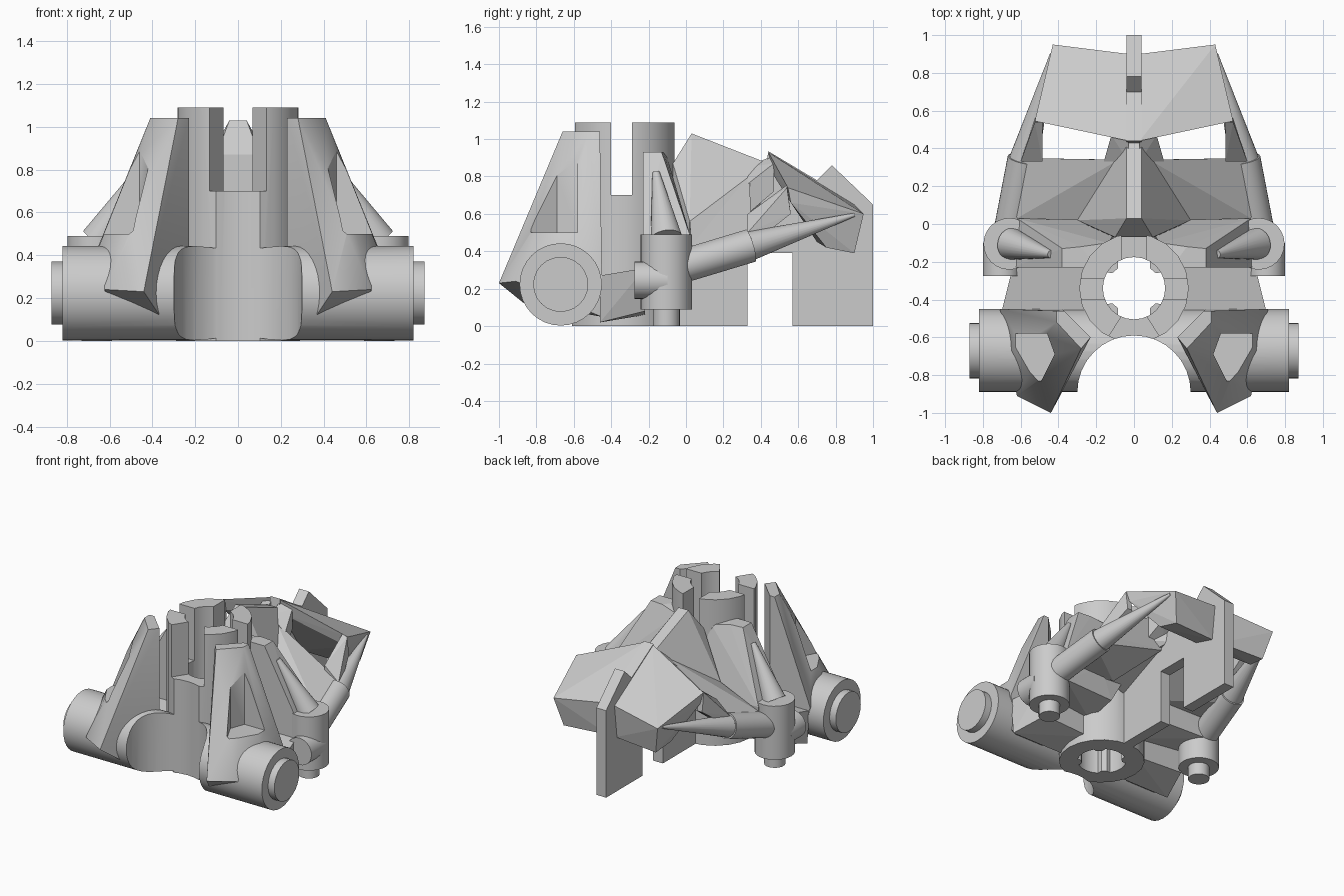
import bpy, bmesh, math
from mathutils import Vector

def shade(ob):
    bpy.ops.object.select_all(action='DESELECT')
    ob.select_set(True)
    bpy.context.view_layer.objects.active = ob
    bpy.ops.object.shade_smooth_by_angle(angle=math.radians(30))

def finish(name, bm, smooth=False):
    bmesh.ops.recalc_face_normals(bm, faces=bm.faces)
    me = bpy.data.meshes.new(name)
    bm.to_mesh(me)
    bm.free()
    ob = bpy.data.objects.new(name, me)
    bpy.context.collection.objects.link(ob)
    if smooth:
        shade(ob)
    return ob

def hull(name, pts, side=1):
    """Convex flat-faced block around a few corner points."""
    bm = bmesh.new()
    for x, y, z in pts:
        bm.verts.new((x * side, y, z))
    bmesh.ops.convex_hull(bm, input=bm.verts)
    loose = [v for v in bm.verts if not v.link_faces]
    bmesh.ops.delete(bm, geom=loose, context='VERTS')
    bmesh.ops.dissolve_limit(bm, angle_limit=0.02, verts=bm.verts, edges=bm.edges)
    return finish(name, bm)

def box(name, x0, x1, y0, y1, z0, z1):
    return hull(name, [(x, y, z) for x in (x0, x1) for y in (y0, y1) for z in (z0, z1)])

def prism(name, profile, x0, x1):
    """Side (y, z) outline extruded along x."""
    bm = bmesh.new()
    f = bm.faces.new([bm.verts.new((x0, y, z)) for y, z in profile])
    g = bmesh.ops.extrude_face_region(bm, geom=[f])['geom']
    for v in g:
        if isinstance(v, bmesh.types.BMVert):
            v.co.x = x1
    return finish(name, bm)

def rod(name, a, b, r1, r2=None, n=24):
    """Cylinder or cone between two points."""
    a, b = Vector(a), Vector(b)
    d = b - a
    bm = bmesh.new()
    bmesh.ops.create_cone(bm, cap_ends=True, segments=n, radius1=r1,
                          radius2=r1 if r2 is None else r2, depth=d.length)
    m = Vector((0, 0, 1)).rotation_difference(d.normalized()).to_matrix().to_4x4()
    m.translation = (a + b) / 2
    bmesh.ops.transform(bm, matrix=m, verts=bm.verts)
    return finish(name, bm, True)

def cut(ob, cutters):
    for c in cutters:
        mod = ob.modifiers.new('cut', 'BOOLEAN')
        mod.operation, mod.solver, mod.object = 'DIFFERENCE', 'EXACT', c
    dg = bpy.context.evaluated_depsgraph_get()
    me = bpy.data.meshes.new_from_object(ob.evaluated_get(dg))
    ob.modifiers.clear()
    ob.data = me
    for c in cutters:
        bpy.data.objects.remove(c)
    shade(ob)

def front_recess():
    return rod('recess_cutter', (0, -0.89, -0.2), (0, -0.89, 1.3), 0.30, n=32)

# Central socket: tube split into four posts at the top
hub = rod('hub', (0, -0.34, 0), (0, -0.34, 1.09), 0.29, n=20)
flare = hull('flare', [(x, y, z) for z in (0.7, 1.2) for x, y in
                       ((-0.17, -0.65), (0.17, -0.65), (0.066, -0.49), (-0.066, -0.49))])
cut(hub, [rod('bore', (0, -0.34, -0.1), (0, -0.34, 1.2), 0.165),
          box('slot_x', -0.067, 0.067, -0.8, 0.1, 0.7, 1.2),
          box('slot_y', -0.4, 0.4, -0.4, -0.29, 0.7, 1.2), flare, front_recess()])

# Central vertical plate: front ridge, bridge and rear leg
prism('centre_plate', [(-0.07, 0), (0.33, 0), (0.33, 0.39), (0.57, 0.39), (0.57, 0), (1, 0),
                       (1, 0.65), (0.78, 0.86), (0.7, 0.78), (0.44, 0.935), (0.43, 0.87),
                       (0.03, 1.03), (-0.07, 0.87)], -0.04, 0.04)

for s, tag in ((1, 'right'), (-1, 'left')):
    # Keys inside the socket
    for sy in (1, -1):
        hull('socket_key_' + tag, [(x, -0.34 + sy * y, z) for z in (0, 0.5)
             for x, y in ((0.085, 0.15), (0.15, 0.085), (0.085, 0.105), (0.115, 0.08))], s)

    # Sideways barrel with end pin, hollowed by the round front recess
    b = rod('barrel_' + tag, (s * 0.1, -0.67, 0.223), (s * 0.82, -0.67, 0.223), 0.22, n=32)
    cut(b, [front_recess()])
    rod('barrel_pin_' + tag, (s * 0.8, -0.67, 0.223), (s * 0.872, -0.67, 0.223), 0.147)

    # Tall front fin: diagonal wall with a sharp front edge and a side pocket
    fin = hull('front_fin_' + tag, [
        (0.23, -0.6, 1.04), (0.28, -0.66, 1.04), (0.41, -0.52, 1.04), (0.41, -0.46, 1.04),
        (0.37, -0.46, 1.04), (0.44, -1, 0.23), (0.62, -0.91, 0.24), (0.65, -0.67, 0.44),
        (0.37, -0.87, 0.125), (0.71, -0.45, 0.3), (0.66, -0.45, 0.05),
        (0.38, -0.45, 0.05), (0.23, -0.6, 0.1)], s)
    pocket = hull('pocket_cutter', [(x, y, z) for z in (0.5, 1.0) for x, y in
                  ((0.42, -0.69), (0.49, -0.83), (0.8, -0.83), (0.8, -0.58), (0.46, -0.58))], s)
    cut(fin, [pocket, front_recess()])

    # Low web joining socket, barrel and side post
    hull('side_web_' + tag, [(0.2, -0.46, 0.02), (0.68, -0.46, 0.02), (0.2, -0.22, 0.06),
         (0.6, -0.22, 0.08), (0.2, -0.46, 0.27), (0.7, -0.46, 0.27),
         (0.2, -0.22, 0.31), (0.64, -0.22, 0.31)], s)

    # Rear shoulder sloping from the socket down to the side post
    hull('shoulder_' + tag, [(0.2, -0.23, 0.93), (0.38, -0.23, 0.93), (0.38, -0.13, 0.93),
         (0.28, -0.12, 0.93), (0.14, -0.1, 0.9), (0.62, 0.03, 0.46), (0.64, -0.23, 0.46),
         (0.3, 0.02, 0.46), (0.62, 0.02, 0.25), (0.64, -0.23, 0.25), (0.2, -0.23, 0.2),
         (0.2, 0.0, 0.25), (0.06, 0.0, 0.5)], s)

    # Side post, foot pin, forward stub and leaning cone
    rod('side_post_' + tag, (s * 0.66, -0.105, 0.09), (s * 0.66, -0.105, 0.49), 0.137)
    rod('post_pin_' + tag, (s * 0.66, -0.105, 0), (s * 0.66, -0.105, 0.1), 0.072)
    rod('forward_stub_' + tag, (s * 0.7, -0.275, 0.245), (s * 0.7, -0.1, 0.245), 0.1)
    rod('leaning_cone_' + tag, (s * 0.65, -0.105, 0.47), (s * 0.44, -0.16, 0.82), 0.085, 0.02)

    # Rearward rod and spike
    rod('rear_rod_' + tag, (s * 0.65, -0.02, 0.32), (s * 0.58, 0.345, 0.43), 0.09)
    rod('rear_spike_' + tag, (s * 0.583, 0.335, 0.427), (s * 0.435, 0.9, 0.595), 0.08, 0.01)

    # Central ridge flank
    hull('ridge_flank_' + tag, [(0.04, 0.03, 1.03), (0.04, 0.44, 0.87), (0.1, -0.07, 0.87),
         (0.02, -0.07, 0.87), (0.3, 0.02, 0.56), (0.14, -0.06, 0.5), (0.28, 0.02, 0.39),
         (0.02, -0.07, 0.39), (0.02, 0.4, 0.6), (0.12, 0.33, 0.6)], s)

    # Sloping cheek plate in front of the window
    hull('cheek_plate_' + tag, [(0.3, 0.02, 0.56), (0.08, 0.34, 0.81), (0.65, 0.35, 0.47),
         (0.62, 0.03, 0.43), (0.62, 0.03, 0.39), (0.64, 0.34, 0.39), (0.2, 0.02, 0.39),
         (0.04, 0.34, 0.55)], s)

    # Window frame strips
    hull('window_inner_' + tag, [(0.03, 0.33, 0.85), (0.16, 0.33, 0.76), (0.12, 0.47, 0.87),
         (0.03, 0.46, 0.91), (0.03, 0.33, 0.6), (0.16, 0.33, 0.6), (0.12, 0.47, 0.72),
         (0.03, 0.46, 0.72)], s)
    hull('window_outer_' + tag, [(0.485, 0.33, 0.6), (0.6, 0.33, 0.5), (0.525, 0.54, 0.74),
         (0.485, 0.54, 0.755), (0.485, 0.33, 0.43), (0.6, 0.33, 0.42), (0.525, 0.56, 0.6),
         (0.485, 0.56, 0.6)], s)

    # Rear roof block falling away to the back
    hull('rear_roof_' + tag, [(0.03, 0.44, 0.93), (0.525, 0.545, 0.74), (0.43, 0.95, 0.6),
         (0.03, 0.9, 0.65), (0.38, 0.9, 0.39), (0.03, 0.87, 0.4), (0.4, 0.75, 0.42),
         (0.03, 0.7, 0.45), (0.03, 0.46, 0.82), (0.51, 0.56, 0.66)], s)
